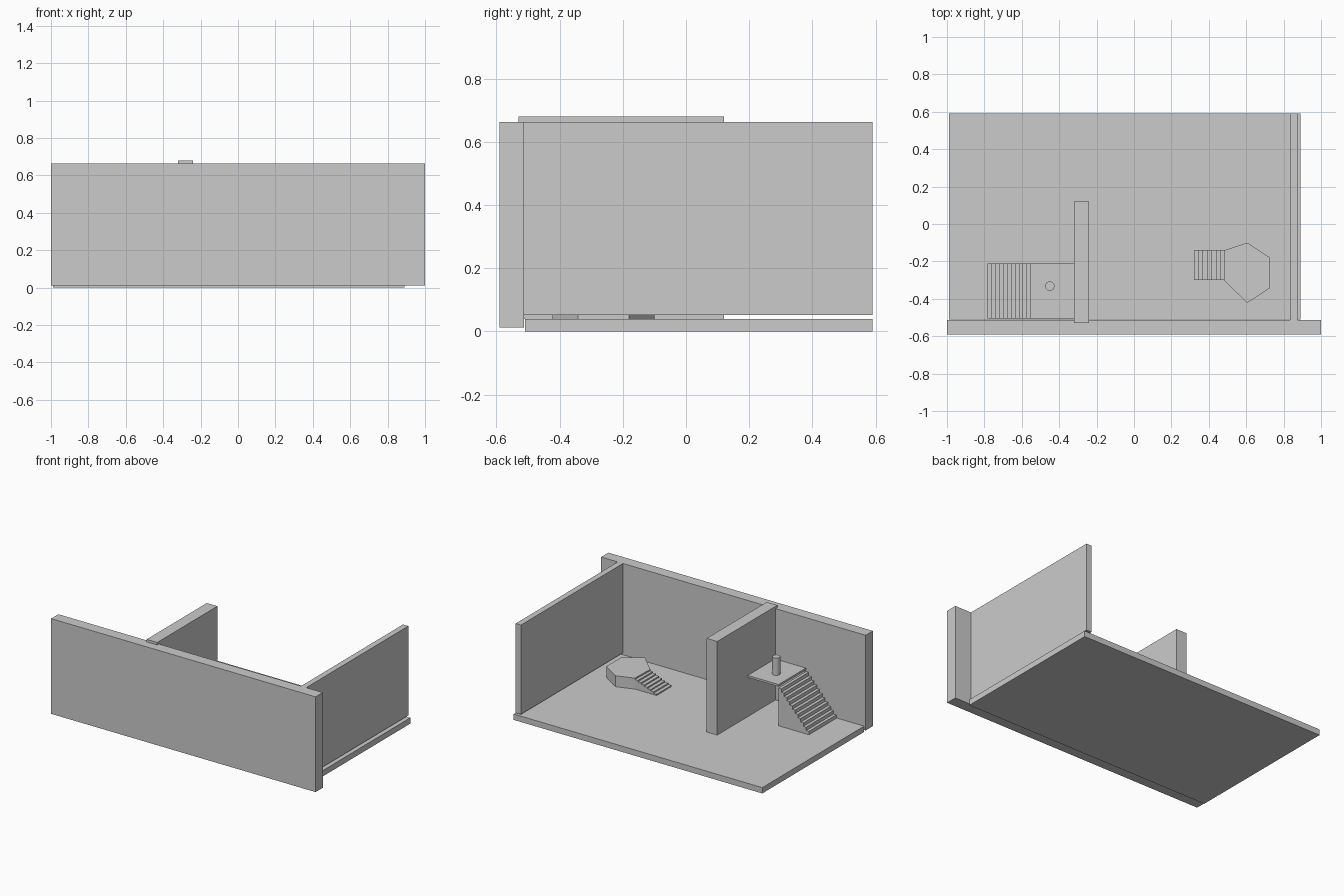
import bpy, bmesh
from mathutils import Vector

if "Cube" in bpy.data.objects:
    bpy.data.objects.remove(bpy.data.objects["Cube"])


def prism(name, pts, offset):
    """Extrude a flat outline along an offset vector."""
    bm = bmesh.new()
    face = bm.faces.new([bm.verts.new(p) for p in pts])
    ext = bmesh.ops.extrude_face_region(bm, geom=[face])
    verts = [g for g in ext["geom"] if isinstance(g, bmesh.types.BMVert)]
    bmesh.ops.translate(bm, verts=verts, vec=Vector(offset))
    bmesh.ops.recalc_face_normals(bm, faces=bm.faces)
    mesh = bpy.data.meshes.new(name)
    bm.to_mesh(mesh)
    bm.free()
    ob = bpy.data.objects.new(name, mesh)
    bpy.context.collection.objects.link(ob)
    return ob


def box(name, x0, x1, y0, y1, z0, z1):
    pts = [(x0, y0, z0), (x1, y0, z0), (x1, y1, z0), (x0, y1, z0)]
    return prism(name, pts, (0, 0, z1 - z0))


def stairs(name, x0, x1, y0, y1, z0, z1, steps):
    """Solid flight climbing towards +x; the landing is one riser higher."""
    run, rise = (x1 - x0) / steps, (z1 - z0) / (steps + 1)
    pts = [(x0, y0, z0)]
    for i in range(steps):
        z = z0 + (i + 1) * rise
        pts += [(x0 + i * run, y0, z), (x0 + (i + 1) * run, y0, z)]
    pts.append((x1, y0, z0))
    return prism(name, pts, (0, y1 - y0, 0))


# Room shell
box("floor", -0.99, 0.89, -0.51, 0.59, 0, 0.04)
box("front_wall", -1, 1, -0.59, -0.512, 0.012, 0.663)
box("right_wall", 0.835, 0.875, -0.512, 0.59, 0.052, 0.663)
box("partition_wall", -0.32, -0.24, -0.53, 0.12, 0.04, 0.68)

# Raised landing with its flight and post
stairs("landing_stairs", -0.783, -0.553, -0.505, -0.21, 0.04, 0.322, 11)
box("landing", -0.553, -0.32, -0.505, -0.21, 0.308, 0.322)
bpy.ops.mesh.primitive_cylinder_add(vertices=32, radius=0.025, depth=0.12,
                                    location=(-0.45, -0.332, 0.38))
bpy.context.object.name = "landing_post"
bpy.ops.object.shade_smooth_by_angle()

# Low hexagonal podium with its flight
outline = [(0.48, -0.30), (0.605, -0.422), (0.728, -0.342),
           (0.728, -0.18), (0.605, -0.10), (0.485, -0.14)]
prism("podium", [(x, y, 0.035) for x, y in outline], (0, 0, 0.08))
stairs("podium_stairs", 0.32, 0.485, -0.30, -0.14, 0.04, 0.115, 7)
